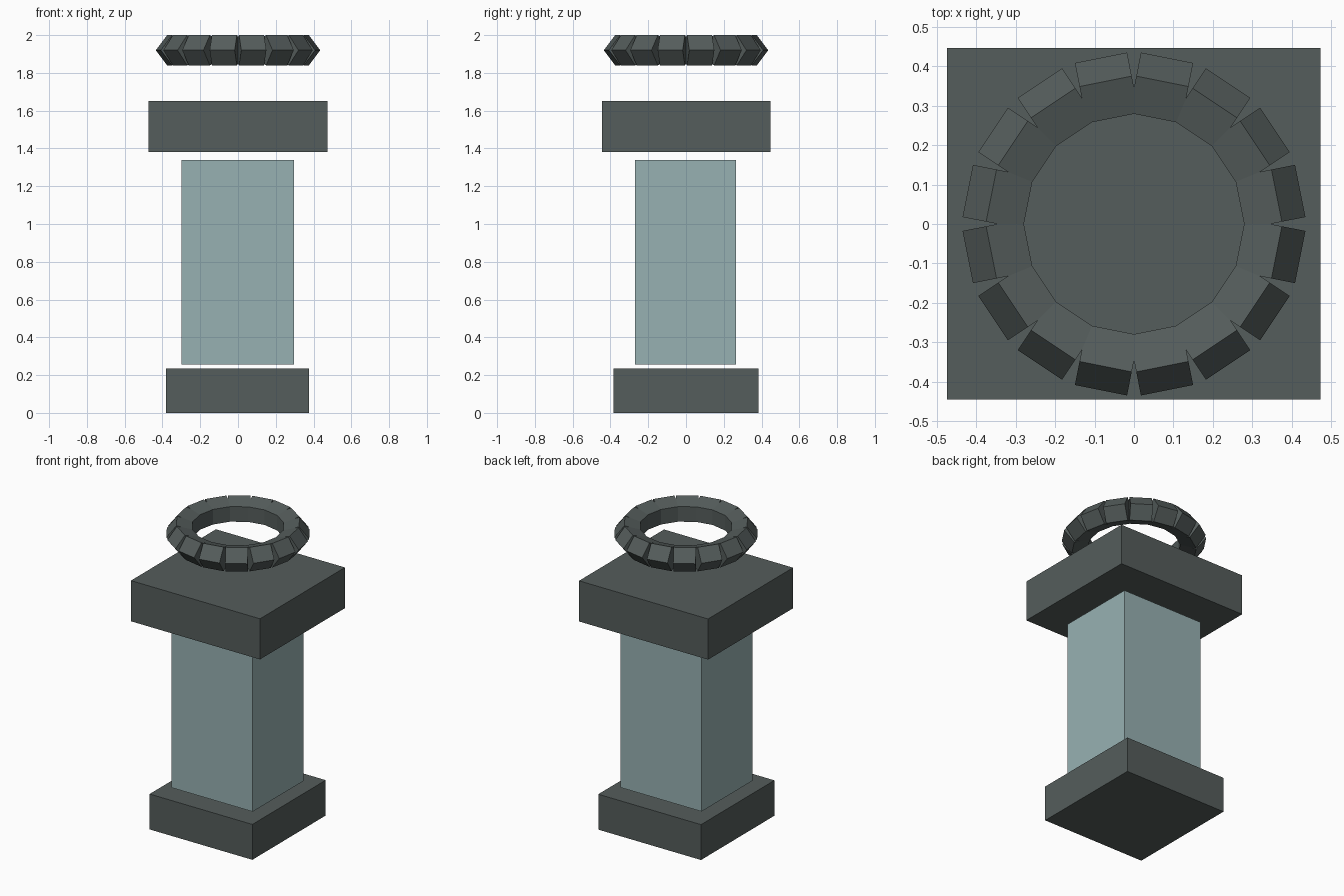
import bpy, bmesh
from math import pi, tan
from mathutils import Matrix

cube = bpy.data.objects.get("Cube")
if cube:
    bpy.data.objects.remove(cube, do_unlink=True)


def make_material(name, rgb):
    mat = bpy.data.materials.new(name)
    mat.use_nodes = True
    mat.diffuse_color = (*rgb, 1)
    mat.node_tree.nodes["Principled BSDF"].inputs["Base Color"].default_value = (*rgb, 1)
    return mat


dark_stone = make_material("dark stone", (0.09, 0.109, 0.106))
pale_stone = make_material("pale blue stone", (0.313, 0.44, 0.447))


def finish(name, bm, mat):
    bmesh.ops.recalc_face_normals(bm, faces=bm.faces)
    mesh = bpy.data.meshes.new(name)
    bm.to_mesh(mesh)
    bm.free()
    mesh.materials.append(mat)
    obj = bpy.data.objects.new(name, mesh)
    bpy.context.collection.objects.link(obj)
    return obj


def box(name, low, high, mat):
    bm = bmesh.new()
    bmesh.ops.create_cube(bm, size=1)
    for v in bm.verts:
        v.co = [(a + b) / 2 + c * (b - a) for a, b, c in zip(low, high, v.co)]
    return finish(name, bm, mat)


# Pedestal blocks
box("base", (-0.38, -0.385, 0), (0.375, 0.385, 0.235), dark_stone)
box("pillar", (-0.30, -0.27, 0.255), (0.297, 0.265, 1.34), pale_stone)
box("cap", (-0.475, -0.445, 1.38), (0.473, 0.447, 1.65), dark_stone)

# Floating ring: a five-sided tube whose outer half is split into blocks
COUNT = 16
HALF_ANGLE = pi / COUNT
BLOCK_HALF = 0.0675
RING_Z = 1.92
split_r = BLOCK_HALF / tan(HALF_ANGLE)
inner_r, inner_z, ridge_r, ridge_z, outer_r = 0.274, 0.05, 0.369, 0.08, 0.43
split_z = inner_z + (ridge_z - inner_z) * (split_r - inner_r) / (ridge_r - inner_r)
upper = [(inner_r, inner_z), (split_r, split_z), (ridge_r, ridge_z)]
profile = upper + [(outer_r, 0)] + [(r, -z) for r, z in reversed(upper)]

bm = bmesh.new()
for i in range(COUNT):
    turn = Matrix.Rotation((2 * i + 1) * HALF_ANGLE, 4, "Z")
    sides = []
    for s in (-1, 1):
        sides.append([
            bm.verts.new(turn @ Matrix.Translation(
                (r, s * min(r * tan(HALF_ANGLE), BLOCK_HALF), RING_Z + z)).translation)
            for r, z in profile])
    a, b = sides
    n = len(profile)
    for k in range(n):
        j = (k + 1) % n
        bm.faces.new((a[k], a[j], b[j], b[k]))
    # Groove walls on both sides of the block
    for s in sides:
        bm.faces.new(s[1:-1])
bmesh.ops.remove_doubles(bm, verts=bm.verts, dist=0.0005)
finish("floating_ring", bm, dark_stone)
